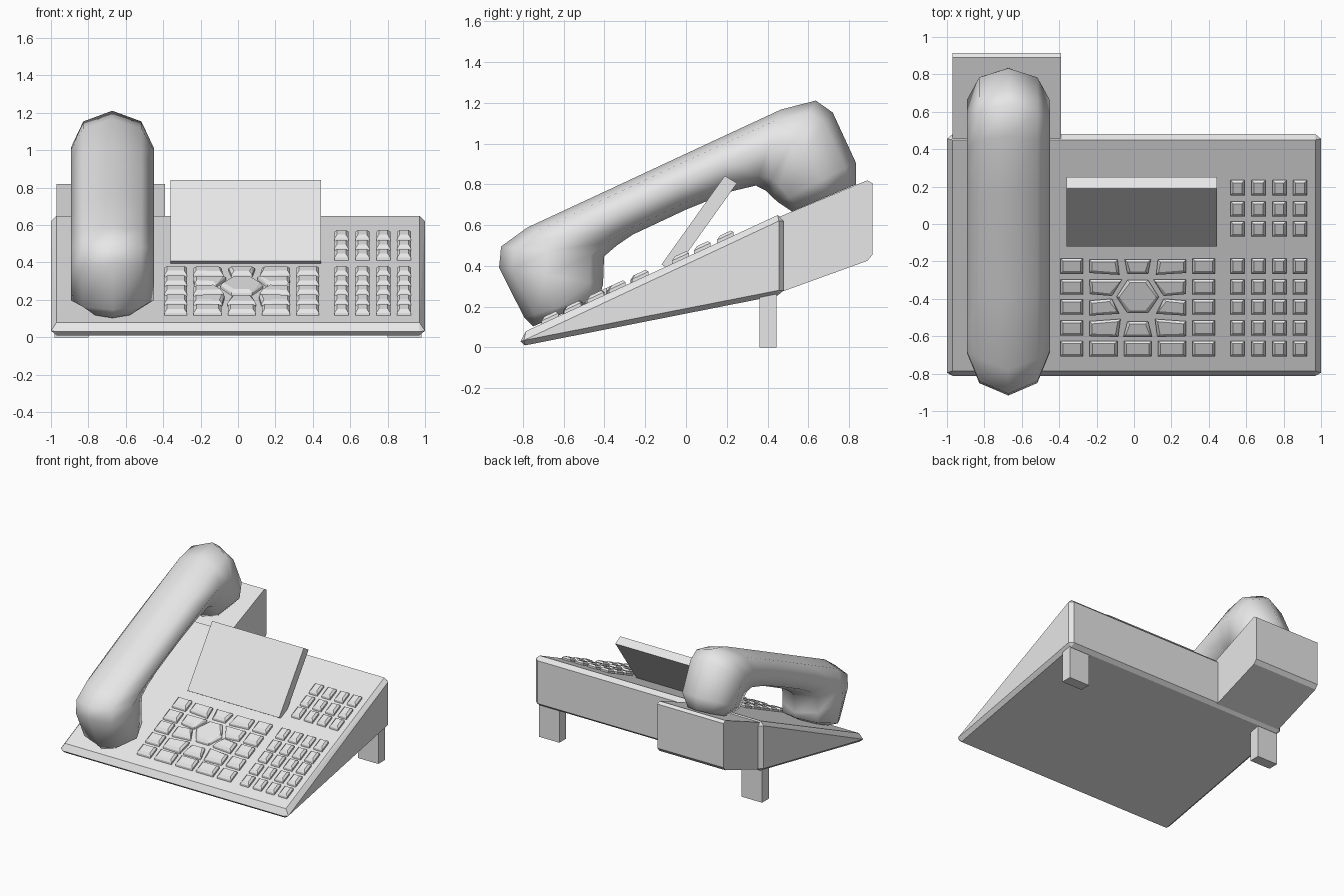
import bpy, bmesh
from mathutils import Vector

cube = bpy.data.objects.get("Cube")
if cube:
    bpy.data.objects.remove(cube, do_unlink=True)

grey = bpy.data.materials.new("plain grey")
grey.use_nodes = True
grey.diffuse_color = (0.8, 0.8, 0.8, 1)
grey.node_tree.nodes["Principled BSDF"].inputs["Base Color"].default_value = (0.8, 0.8, 0.8, 1)


def finish(name, bm, smooth=False):
    bmesh.ops.recalc_face_normals(bm, faces=bm.faces[:])
    for f in bm.faces:
        f.smooth = smooth
    mesh = bpy.data.meshes.new(name)
    bm.to_mesh(mesh)
    bm.free()
    mesh.materials.append(grey)
    obj = bpy.data.objects.new(name, mesh)
    bpy.context.collection.objects.link(obj)
    return obj


def add_hull(bm, points):
    verts = [bm.verts.new(p) for p in points]
    bmesh.ops.convex_hull(bm, input=verts)


def solid(name, points):
    bm = bmesh.new()
    add_hull(bm, points)
    bmesh.ops.dissolve_limit(bm, angle_limit=0.01, verts=bm.verts[:], edges=bm.edges[:])
    return finish(name, bm)


def extrude(profile, x0, x1):
    return [(x, y, z) for x in (x0, x1) for y, z in profile]


def deck(y):
    """Height of the sloping top surface."""
    return 0.08 + (y + 0.785) * 0.461


# Wedge body with chamfered rims
core = [(-.785, .08), (-.812, .03), (-.79, .01), (.45, .255),
        (.48, .28), (.48, .62), (.45, .649)]
side = [(-.795, .035), (.455, .28), (.455, .62)]
solid("body", extrude(core, -.97, .97) + extrude(side, -1, 1))

# Rear block that carries the earpiece
block = [(.42, .625), (.89, .82), (.915, .805), (.915, .455), (.89, .425), (.42, .255)]
solid("rear_block", extrude(block, -.97, -.39))

# Rear feet
foot = [(.36, 0), (.445, 0), (.445, .3), (.36, .3)]
for label, s in (("left", 1), ("right", -1)):
    solid(label + "_foot", extrude(foot, s * .8, s * .98))

# Tilted display panel
panel = [(-.12, .407), (.19, .842), (.25, .806), (-.06, .371)]
solid("display_panel", extrude(panel, -.36, .445))


# Keys: tapered prisms on the sloping top
def add_key(bm, outline, inset=0.014, height=0.03):
    cx = sum(p[0] for p in outline) / len(outline)
    cy = sum(p[1] for p in outline) / len(outline)

    def step(d):
        return 0 if abs(d) < 0.02 else (inset if d < 0 else -inset)
    low = [(x, y, deck(y) - 0.01) for x, y in outline]
    rim = [(x, y, deck(y) + height * .5) for x, y in outline]
    top = []
    for x, y in outline:
        tx, ty = x + step(x - cx), y + step(y - cy)
        top.append((tx, ty, deck(ty) + height))
    add_hull(bm, low + rim + top)


def rect(x, y, w, h=0.082):
    return [(x - w / 2, y - h / 2), (x + w / 2, y - h / 2),
            (x + w / 2, y + h / 2), (x - w / 2, y + h / 2)]


def keys(name, outlines):
    bm = bmesh.new()
    for o in outlines:
        add_key(bm, o)
    bmesh.ops.dissolve_limit(bm, angle_limit=0.01, verts=bm.verts[:], edges=bm.edges[:])
    finish(name, bm)


rows = [-.225, -.337, -.444, -.556, -.667]
columns = [.553, .665, .777, .888]
keys("number_keys", [rect(x, y, .075) for x in columns for y in rows])
keys("upper_keys", [rect(x, y, .075) for x in columns for y in (.193, .08, -.027)])
keys("outer_function_keys", [rect(x, y, .12) for x in (-.333, .373) for y in rows])
keys("lower_function_keys", [rect(x, rows[-1], .148) for x in (-.163, .02, .203)])

# Shaped keys wrapped around the hexagonal one
wrapped = [
    [(-.238, -.19), (-.088, -.19), (-.078, -.272), (-.238, -.262)],
    [(-.238, -.297), (-.064, -.297), (-.118, -.385), (-.235, -.375)],
    [(-.238, -.41), (-.118, -.40), (-.078, -.48), (-.238, -.49)],
    [(-.238, -.52), (-.072, -.508), (-.085, -.604), (-.238, -.60)],
]
keys("wrapped_keys", wrapped + [[(.04 - x, y) for x, y in o] for o in wrapped])
keys("centre_keys", [
    [(-.05, -.19), (.09, -.19), (.075, -.267), (-.035, -.267)],
    [(-.035, -.52), (.075, -.52), (.097, -.604), (-.057, -.604)],
    [(-.093, -.39), (-.035, -.3), (.075, -.3), (.133, -.39), (.075, -.476), (-.035, -.476)],
])

# Handset: octagonal sections given by outer point, inner point, width factor
sections = [
    ((-.75, .103), (-.48, .22), .6),
    ((-.794, .147), (-.42, .26), 1),
    ((-.917, .392), (-.407, .31), 1),
    ((-.907, .495), (-.402, .446), 1),
    ((-.779, .588), (-.34, .50), 1),
    ((-.40, .764), (-.26, .554), 1),
    ((-.10, .904), (0, .676), 1),
    ((.16, 1.025), (.22, .765), 1),
    ((.466, 1.167), (.343, .794), 1),
    ((.637, 1.211), (.39, .77), 1),
    ((.72, 1.152), (.42, .74), 1),
    ((.833, .907), (.455, .71), 1),
    ((.835, .80), (.52, .667), .65),
]
HALF = 0.222
ring_shape = [(0, 0), (.7, .13), (1, .45), (.7, .87), (0, 1), (-.7, .87), (-1, .45), (-.7, .13)]
bm = bmesh.new()
rings = []
for outer, inner, width in sections:
    a, b = Vector((-.672, *outer)), Vector((-.672, *inner))
    rings.append([bm.verts.new(a.lerp(b, t) + Vector((u * HALF * width, 0, 0)))
                  for u, t in ring_shape])
for r0, r1 in zip(rings, rings[1:]):
    for i in range(8):
        j = (i + 1) % 8
        bm.faces.new((r0[i], r0[j], r1[j], r1[i]))
bm.faces.new(rings[0])
bm.faces.new(rings[-1])
finish("handset", bm, smooth=True)
